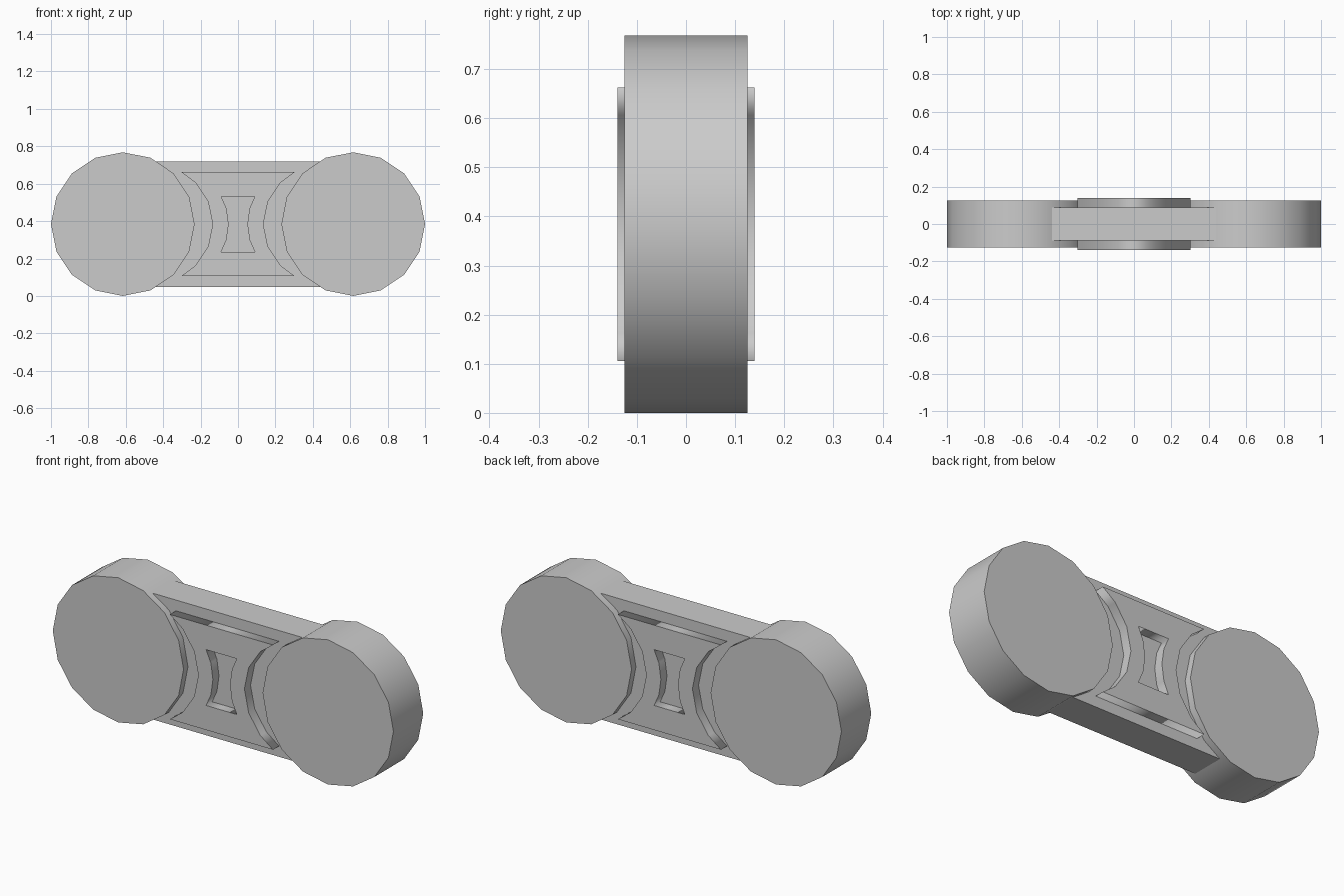
import bpy, bmesh, math
from mathutils import Matrix, Vector

default = bpy.data.objects.get("Cube")
if default:
    bpy.data.objects.remove(default, do_unlink=True)

MID = 0.384  # mid height, also the drum radius

grey = bpy.data.materials.new("light grey")
grey.use_nodes = True
colour = (0.6, 0.6, 0.6, 1)
grey.diffuse_color = colour
grey.node_tree.nodes["Principled BSDF"].inputs["Base Color"].default_value = colour


def add_object(name, bm):
    bmesh.ops.recalc_face_normals(bm, faces=bm.faces[:])
    # Smooth the rims, keep the flat front and back crisp
    for face in bm.faces:
        face.smooth = abs(face.normal.y) < 0.5
    for edge in bm.edges:
        if any(not f.smooth for f in edge.link_faces):
            edge.smooth = False
    mesh = bpy.data.meshes.new(name)
    bm.to_mesh(mesh)
    bm.free()
    mesh.materials.append(grey)
    obj = bpy.data.objects.new(name, mesh)
    bpy.context.collection.objects.link(obj)
    return obj


def waisted_outline(side):
    """Closed outline from the upper right quarter, top corner to waist."""
    right = side + [(x, -z) for x, z in reversed(side[:-1])]
    return right + [(-x, z) for x, z in reversed(right)]


# Drums at both ends
for name, x in (("left_drum", 0.616), ("right_drum", -0.616)):
    bm = bmesh.new()
    bmesh.ops.create_cone(bm, cap_ends=True, segments=16,
                          radius1=MID, radius2=MID, depth=0.25)
    bmesh.ops.rotate(bm, verts=bm.verts, matrix=Matrix.Rotation(math.pi / 2, 3, "X"))
    bmesh.ops.translate(bm, verts=bm.verts, vec=(x, 0, MID))
    add_object(name, bm)

# Connecting body
bm = bmesh.new()
bmesh.ops.create_cube(bm, size=1)
bmesh.ops.scale(bm, verts=bm.verts, vec=(1.2, 0.176, 0.67))
bmesh.ops.translate(bm, verts=bm.verts, vec=(0, 0, MID))
body = add_object("connecting_body", bm)
for polygon in body.data.polygons:
    polygon.use_smooth = False

# Raised waisted plates with a waisted opening, front and back
outer = waisted_outline([(0.303, 0.278), (0.228, 0.222), (0.16, 0.12), (0.135, 0)])
inner = waisted_outline([(0.09, 0.148), (0.062, 0.085), (0.05, 0)])
for name, sign in (("front_plate", -1), ("back_plate", 1)):
    bm = bmesh.new()
    for loop in (outer, inner):
        verts = [bm.verts.new((x, sign * 0.139, z + MID)) for x, z in loop]
        for i, vert in enumerate(verts):
            bm.edges.new((vert, verts[i - 1]))
    bmesh.ops.triangle_fill(bm, edges=bm.edges[:], use_beauty=True,
                            normal=Vector((0, sign, 0)))
    result = bmesh.ops.extrude_face_region(bm, geom=bm.faces[:], use_keep_orig=True)
    moved = [g for g in result["geom"] if isinstance(g, bmesh.types.BMVert)]
    bmesh.ops.translate(bm, verts=moved, vec=(0, -sign * 0.06, 0))
    add_object(name, bm)
